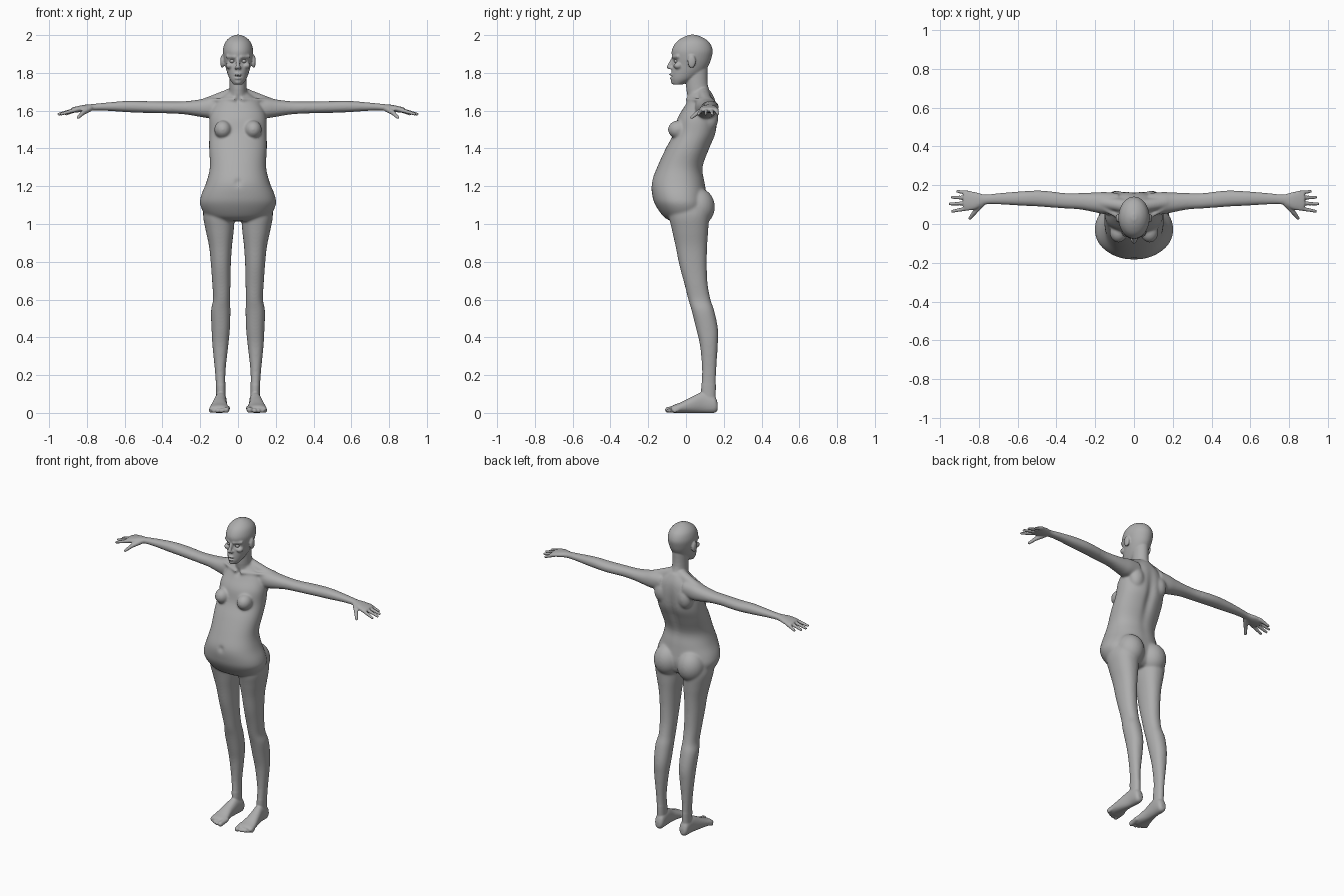
import bpy, bmesh, math
from mathutils import Vector, Matrix

cube = bpy.data.objects.get("Cube")
if cube:
    bpy.data.objects.remove(cube, do_unlink=True)

skin = bpy.data.materials.new("plain_grey")
skin.use_nodes = True
grey = (0.42, 0.42, 0.42, 1)
skin.diffuse_color = grey
skin.node_tree.nodes["Principled BSDF"].inputs["Base Color"].default_value = grey

bm = bmesh.new()


def catmull(a, b, c, d, t):
    return tuple(0.5 * (2 * q + (r - p) * t + (2 * p - 5 * q + 4 * r - s) * t * t
                        + (3 * q - p - 3 * r + s) * t ** 3)
                 for p, q, r, s in zip(a, b, c, d))


def refine(rows, steps=4):
    """Smoothly interpolate the rows of a loft."""
    result = []
    last = len(rows) - 1
    for i in range(last):
        before, after = rows[max(i - 1, 0)], rows[min(i + 2, last)]
        for k in range(steps):
            result.append(catmull(before, rows[i], rows[i + 1], after, k / steps))
    return result + [rows[last]]


def loft(axis, rows, sides=32, power=2.2):
    """Skin rounded sections; each row is position, then low/high of the other two axes."""
    rings = []
    u, v = [n for n in range(3) if n != axis]
    for pos, u0, u1, v0, v1 in refine(rows):
        ring = []
        for k in range(sides):
            c, s = math.cos(math.tau * k / sides), math.sin(math.tau * k / sides)
            p = Vector()
            p[axis] = pos
            p[u] = (u0 + u1) / 2 + (u1 - u0) / 2 * math.copysign(abs(c) ** (2 / power), c)
            p[v] = (v0 + v1) / 2 + (v1 - v0) / 2 * math.copysign(abs(s) ** (2 / power), s)
            ring.append(bm.verts.new(p))
        rings.append(ring)
    for a, b in zip(rings, rings[1:]):
        for k in range(sides):
            n = (k + 1) % sides
            bm.faces.new((a[k], a[n], b[n], b[k]))
    bm.faces.new(rings[0])
    bm.faces.new(rings[-1])


def centred(rows):
    """Expand rows of z, half width, front, back into full loft rows."""
    return [(z, -w, w, f, b) for z, w, f, b in rows]


def ball(centre, size):
    matrix = Matrix.Translation(centre) @ Matrix.Diagonal((*size, 1))
    bmesh.ops.create_uvsphere(bm, u_segments=24, v_segments=16, radius=1, matrix=matrix)


def tube(start, end, r0, r1):
    """Tapered rod with round ends."""
    start, end = Vector(start), Vector(end)
    line = end - start
    turn = line.to_track_quat('Z', 'Y').to_matrix().to_4x4()
    bmesh.ops.create_cone(bm, cap_ends=True, segments=16, radius1=r0, radius2=r1,
                          depth=line.length,
                          matrix=Matrix.Translation((start + end) / 2) @ turn)
    ball(start, (r0, r0, r0))
    ball(end, (r1, r1, r1))


# Leg
loft(2, [(1.12, .03, .17, -.07, .10), (1.05, .02, .185, -.09, .12),
         (.97, .022, .172, -.075, .118), (.88, .032, .153, -.055, .112),
         (.78, .038, .143, -.035, .11), (.68, .04, .136, -.008, .115),
         (.6, .042, .132, .012, .13), (.54, .04, .143, .03, .15),
         (.44, .043, .14, .055, .17), (.35, .052, .135, .075, .168),
         (.22, .066, .122, .085, .16), (.12, .066, .116, .08, .158),
         (.03, .065, .115, .09, .155)])

# Foot and toes
loft(1, [(.168, .075, .105, .015, .05), (.15, .06, .118, 0, .09),
         (.09, .06, .122, 0, .11), (.03, .06, .135, 0, .085),
         (-.03, .05, .148, 0, .055), (-.065, .05, .152, 0, .042),
         (-.08, .06, .145, .008, .032)])
for x, tip, r in ((.062, -.095, .016), (.088, -.092, .012), (.108, -.083, .012),
                  (.127, -.073, .011), (.144, -.06, .011)):
    tube((x - .004, -.04, r + .008), (x, tip, r), r, r)

# Arm and palm
loft(0, [(.08, .05, .16, 1.57, 1.675), (.15, .05, .165, 1.56, 1.672),
         (.2, .06, .163, 1.567, 1.66), (.28, .075, .16, 1.58, 1.65),
         (.36, .08, .16, 1.585, 1.648), (.48, .09, .172, 1.588, 1.65),
         (.58, .095, .168, 1.592, 1.652), (.7, .102, .158, 1.6, 1.642),
         (.77, .1, .152, 1.6, 1.635), (.82, .075, .165, 1.594, 1.63),
         (.865, .07, .17, 1.59, 1.62), (.88, .08, .163, 1.595, 1.615)])

# Fingers and thumb
for y, tip_x, tip_y in ((.16, .91, .168), (.135, .938, .138), (.108, .948, .103), (.082, .936, .066)):
    tube((.85, y, 1.607), (tip_x, tip_y, 1.582), .012, .008)
tube((.785, .105, 1.612), (.822, .06, 1.588), .017, .012)
tube((.822, .06, 1.588), (.846, .03, 1.564), .012, .009)

# Paired body masses: buttock, breast, shoulder blade, collarbone, neck muscle
ball((.085, .065, 1.09), (.086, .088, .1))
ball((.08, -.043, 1.5), (.046, .053, .048))
ball((.085, .125, 1.56), (.05, .046, .07))
tube((.02, .005, 1.66), (.15, .075, 1.655), .011, .011)
tube((.02, .09, 1.69), (.16, .11, 1.642), .036, .03)

# Paired face masses: ear, brow, cheekbone, nostril
ball((.083, .03, 1.86), (.011, .022, .035))
tube((.016, -.066, 1.884), (.055, -.043, 1.887), .011, .01)
ball((.043, -.042, 1.838), (.022, .024, .018))
ball((.01, -.081, 1.826), (.009, .011, .008))

# Mirror every paired part
copies = bmesh.ops.duplicate(bm, geom=bm.verts[:] + bm.edges[:] + bm.faces[:])["geom"]
for item in copies:
    if isinstance(item, bmesh.types.BMVert):
        item.co.x = -item.co.x

# Torso
loft(2, centred([(1.015, .1, -.08, .07), (1.04, .165, -.12, .1), (1.1, .2, -.162, .115),
                 (1.15, .196, -.178, .11), (1.22, .168, -.182, .1), (1.3, .149, -.153, .09),
                 (1.4, .153, -.107, .127), (1.48, .152, -.065, .16), (1.56, .15, -.045, .168),
                 (1.62, .13, -.01, .165), (1.66, .1, .01, .155), (1.7, .05, .025, .135)]),
     sides=48)

# Neck and head
loft(2, centred([(1.64, .06, .01, .15), (1.68, .048, .005, .138), (1.74, .045, .0, .115),
                 (1.84, .046, .0, .115)]), power=2)
loft(2, centred([(1.738, .024, -.068, -.02), (1.765, .043, -.078, .04), (1.8, .057, -.077, .09),
                 (1.84, .068, -.072, .12), (1.88, .077, -.074, .135), (1.92, .08, -.075, .141),
                 (1.96, .069, -.054, .125), (1.987, .044, -.018, .09), (2.002, .012, .02, .05)]),
     sides=40, power=2)

# Nose, lips and chin
tube((0, -.072, 1.872), (0, -.09, 1.832), .008, .012)
ball((0, -.077, 1.79), (.021, .013, .007))
ball((0, -.075, 1.772), (.018, .013, .007))
ball((0, -.062, 1.753), (.02, .018, .015))

# Fuse the masses into one continuous skin
bmesh.ops.recalc_face_normals(bm, faces=bm.faces[:])
mesh = bpy.data.meshes.new("body")
bm.to_mesh(mesh)
bm.free()
body = bpy.data.objects.new("body", mesh)
bpy.context.collection.objects.link(body)
remesh = body.modifiers.new("fuse", 'REMESH')
remesh.mode = 'VOXEL'
remesh.voxel_size = .005
remesh.use_smooth_shade = True
graph = bpy.context.evaluated_depsgraph_get()
fused = bpy.data.meshes.new_from_object(body.evaluated_get(graph))
body.modifiers.clear()
body.data = fused
fused.materials.clear()
fused.materials.append(skin)

# Press in spine, navel, mouth and eye sockets: centre, reach, depth along y
dents = [((0, .17, 1.42), (.025, .08, .17), -.018),
         ((0, -.18, 1.22), (.014, .03, .016), .012),
         ((0, -.085, 1.781), (.018, .02, .004), .012),
         ((0, 0, 1.655), (.014, .03, .02), .012)]
dents += [((side * .031, -.07, 1.862), (.015, .03, .011), .016) for side in (-1, 1)]
for vert in fused.vertices:
    for centre, reach, depth in dents:
        d = sum(((p - c) / r) ** 2 for p, c, r in zip(vert.co, centre, reach))
        if d < 8:
            vert.co.y += depth * math.exp(-d)

# Soften the whole skin lightly, and torso and legs more strongly
broad = body.vertex_groups.new(name="broad_forms")
broad.add([v.index for v in fused.vertices
           if abs(v.co.x) < .4 and .15 < v.co.z < 1.71], 1, 'REPLACE')
strong = body.modifiers.new("soften_broad_forms", 'SMOOTH')
strong.vertex_group = broad.name
strong.factor = .5
strong.iterations = 25
light = body.modifiers.new("soften_all", 'SMOOTH')
light.factor = .5
light.iterations = 3
for poly in fused.polygons:
    poly.use_smooth = True

# Eyeballs
for name, side in (("left_eye", 1), ("right_eye", -1)):
    bm = bmesh.new()
    ball((side * .031, -.05, 1.862), (.013, .013, .01))
    eye_mesh = bpy.data.meshes.new(name)
    bm.to_mesh(eye_mesh)
    bm.free()
    eye_mesh.materials.append(skin)
    for poly in eye_mesh.polygons:
        poly.use_smooth = True
    bpy.context.collection.objects.link(bpy.data.objects.new(name, eye_mesh))
